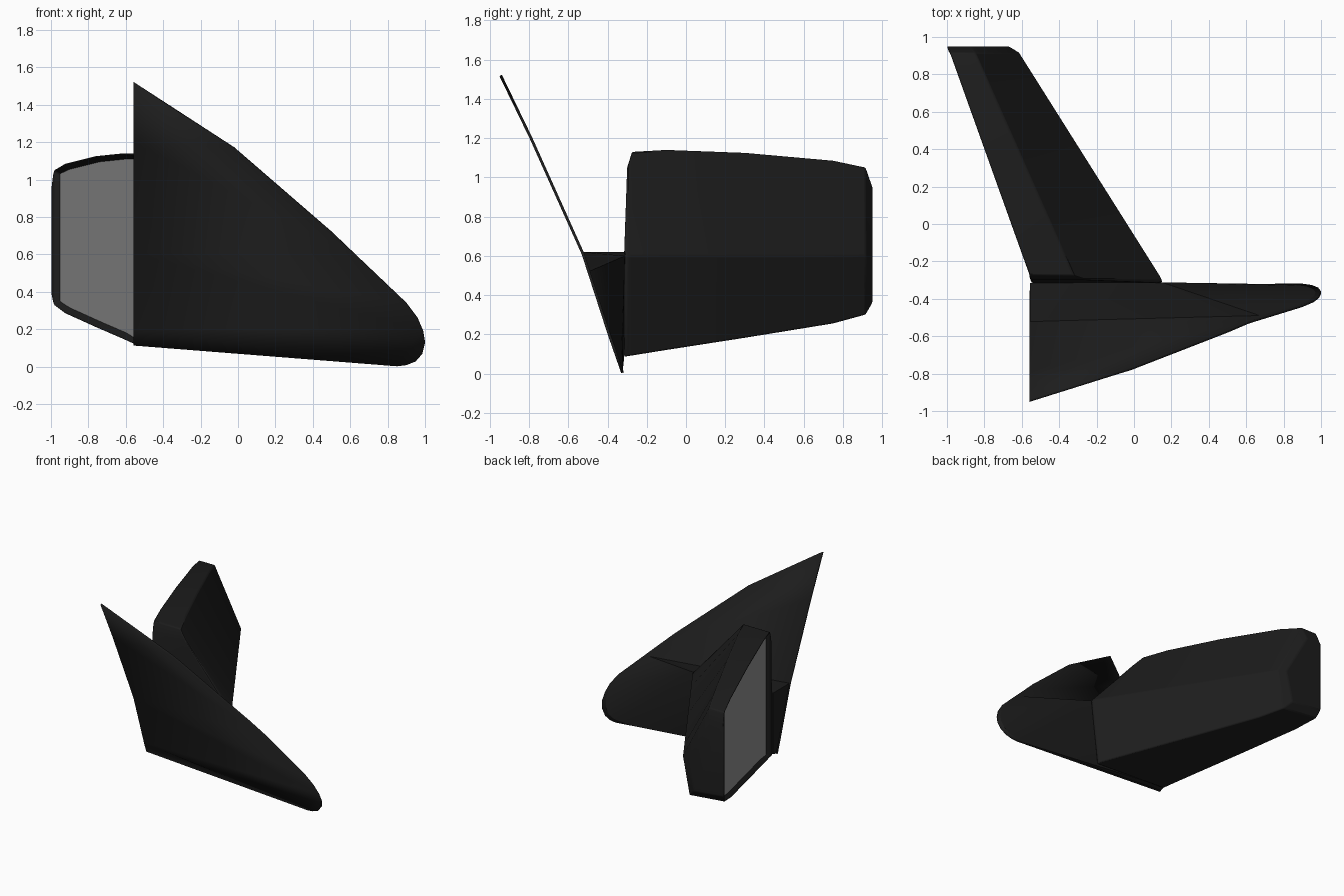
import bpy, bmesh, math
from mathutils import Vector

if "Cube" in bpy.data.objects:
    bpy.data.objects.remove(bpy.data.objects["Cube"])

def material(name, v):
    m = bpy.data.materials.new(name)
    m.diffuse_color = (v, v, v, 1)
    m.use_nodes = True
    m.node_tree.nodes["Principled BSDF"].inputs["Base Color"].default_value = m.diffuse_color
    return m

black = material("black_plastic", 0.012)
glass_grey = material("glass_grey", 0.3)

def finish(bm, name, mat, bevel=0.0, solid=0.0):
    bmesh.ops.recalc_face_normals(bm, faces=bm.faces)
    me = bpy.data.meshes.new(name)
    bm.to_mesh(me)
    bm.free()
    ob = bpy.data.objects.new(name, me)
    bpy.context.collection.objects.link(ob)
    me.materials.append(mat)
    if solid:
        md = ob.modifiers.new("thickness", 'SOLIDIFY')
        md.thickness = solid
        md.offset = 0
    if bevel:
        md = ob.modifiers.new("soft_edges", 'BEVEL')
        md.width = bevel
        md.segments = 2
        md.limit_method = 'ANGLE'
        md.angle_limit = math.radians(25)
    bpy.ops.object.select_all(action='DESELECT')
    bpy.context.view_layer.objects.active = ob
    ob.select_set(True)
    bpy.ops.object.shade_smooth_by_angle(angle=math.radians(25))
    return ob

# Leaning surface of the mounting plate: y as a function of z
LEAN = [(0, -.322), (.2, -.392), (.61, -.525), (1.2, -.79), (1.52, -.945)]
def lean_y(z):
    for (z0, y0), (z1, y1) in zip(LEAN, LEAN[1:]):
        if z <= z1 + 1e-6:
            return y0 + (y1 - y0) * (z - z0) / (z1 - z0)
    return LEAN[-1][1]

# Mounting plate: front outline, cut into bands and bent to the lean
nose = [(.9, .34), (.96, .26), (.99, .19), (1, .13), (.985, .07), (.95, .03), (.9, .01), (.85, .004)]
outline = [(-.56, .115), (-.56, 1.52), (-.02, 1.17), (.5, .72)] + nose
bm = bmesh.new()
bm.faces.new([bm.verts.new((x, 0, z)) for x, z in outline])
for z in (.2, .61, 1.2):
    bmesh.ops.bisect_plane(bm, geom=bm.verts[:] + bm.edges[:] + bm.faces[:],
                           plane_co=(0, 0, z), plane_no=(0, 0, 1))
for v in bm.verts:
    v.co.y = lean_y(v.co.z)
finish(bm, "mounting_plate", black, solid=.014)

# Fairing: hull between the plate and the inner end of the housing
pts = [(x, lean_y(z), z) for x, z in [(-.555, .115), (-.555, .62), (.69, .52)] + nose]
pts += [(-.555, -.315, .62), (.15, -.312, .6), (.08, -.315, .085), (-.555, -.315, .13)]
bm = bmesh.new()
for p in pts:
    bm.verts.new(p)
bmesh.ops.convex_hull(bm, input=bm.verts[:])
finish(bm, "fairing", black)

# Housing: five-sided sections lofted outward along y
# station: y, bottom z, top z, top crease x, front crease x
def creases(y):
    return -.32 - .442 * (y + .28), .14 - .63 * (y + .28)
stations = [(-.315, .085, .62, .12, .15), (-.3, .088, 1.05, -.25, .15)]
for y, zb, zt in [(-.275, .092, 1.13), (-.1, .12, 1.14), (.3, .182, 1.125),
                  (.75, .255, 1.085), (.915, .3, 1.05)]:
    stations.append((y, zb, zt, *creases(y)))
stations.append((.95, .36, .95, -.87, -.67))

bm = bmesh.new()
rings = []
for y, zb, zt, t, n in stations:
    m = -.56 - .358 * (y + .28)
    ring = [(m, zb + .03), (m, zt), (t, zt), (n, .6), (n - .06, zb)]
    rings.append([bm.verts.new((x, y, z)) for x, z in ring])
mirror_side = []
for k, (a, b) in enumerate(zip(rings, rings[1:])):
    for i in range(5):
        j = (i + 1) % 5
        f = bm.faces.new((a[i], a[j], b[j], b[i]))
        if i == 0 and 2 <= k <= 5:
            mirror_side.append(f)
bm.faces.new(rings[0])
bm.faces.new(rings[-1])
bmesh.ops.recalc_face_normals(bm, faces=bm.faces)

# Recess for the glass on the rear side
pane = bmesh.ops.dissolve_faces(bm, faces=mirror_side)["region"][0]
bmesh.ops.inset_individual(bm, faces=[pane], thickness=.03, depth=0)
push = pane.normal * -.03
for v in pane.verts:
    v.co += push
corners = [v.co.copy() for v in pane.verts]
bm.faces.remove(pane)
finish(bm, "housing", black, bevel=.012)

# Mirror glass filling the recess
bm = bmesh.new()
bm.faces.new([bm.verts.new(c) for c in corners])
finish(bm, "mirror_glass", glass_grey)
